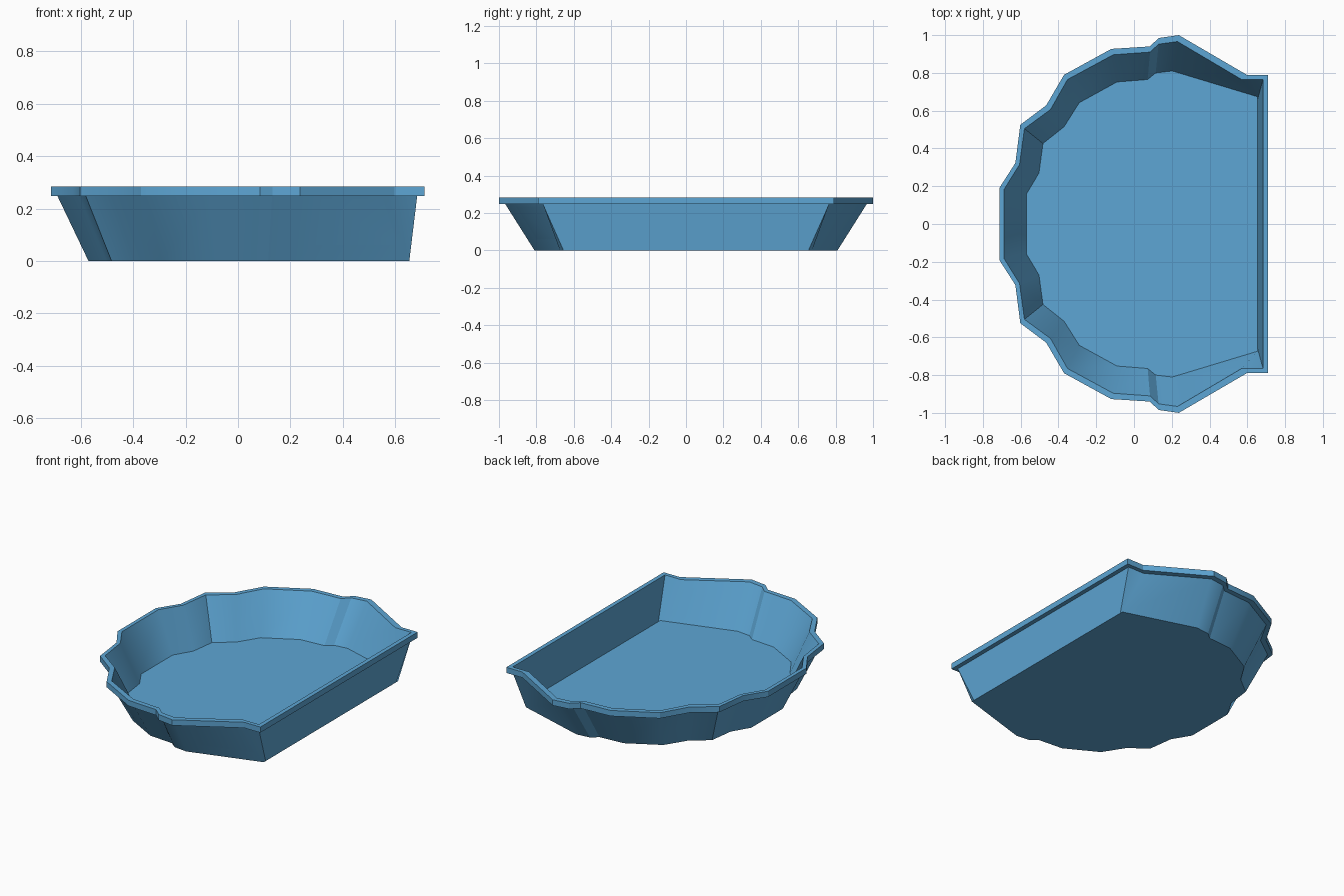
import bpy, bmesh, math

if "Cube" in bpy.data.objects:
    bpy.data.objects.remove(bpy.data.objects["Cube"])

RIM_TOP, RIM_LOW, FLOOR_TOP = 0.283, 0.247, 0.036

# Half outlines (y > 0), from the straight side round to the left
outer = [(.71, .79), (.597, .79), (.237, 1.0), (.132, .985), (.083, .94), (-.12, .927),
         (-.37, .79), (-.465, .628), (-.602, .525), (-.628, .323), (-.712, .192)]
inner = [(.683, .765), (.57, .765), (.23, .966), (.13, .952), (.085, .91), (-.11, .896),
         (-.352, .765), (-.442, .606), (-.58, .505), (-.606, .315), (-.688, .183)]
floor = [(.653, .655), (.653, .674), (.203, .81), (.115, .80), (.072, .765), (-.09, .752),
         (-.29, .642), (-.37, .515), (-.482, .426), (-.503, .27), (-.57, .158)]

blue = bpy.data.materials.new("blue")
blue.diffuse_color = (0.11, 0.38, 0.66, 1)
blue.use_nodes = True
blue.node_tree.nodes["Principled BSDF"].inputs["Base Color"].default_value = blue.diffuse_color


def ring(bm, half, z):
    """Mirror a half outline across y = 0 into a closed loop of vertices."""
    pts = half + [(x, -y) for x, y in reversed(half)]
    return [bm.verts.new((x, y, z)) for x, y in pts]


def bridge(bm, a, b):
    """Join two loops with a band of quads."""
    n = len(a)
    for i in range(n):
        j = (i + 1) % n
        bm.faces.new((a[i], a[j], b[j], b[i]))


# Dish: underside, outer wall, overhanging rim, inner wall, raised inside floor
bm = bmesh.new()
loops = [ring(bm, floor, 0), ring(bm, inner, RIM_LOW), ring(bm, outer, RIM_LOW),
         ring(bm, outer, RIM_TOP), ring(bm, inner, RIM_TOP), ring(bm, floor, FLOOR_TOP)]
for a, b in zip(loops[:-1], loops[1:]):
    bridge(bm, a, b)
bm.faces.new(loops[0])
bm.faces.new(loops[-1])
bmesh.ops.recalc_face_normals(bm, faces=bm.faces)

mesh = bpy.data.meshes.new("scalloped_dish")
bm.to_mesh(mesh)
bm.free()
mesh.materials.append(blue)
dish = bpy.data.objects.new("scalloped_dish", mesh)
bpy.context.collection.objects.link(dish)
dish.select_set(True)
bpy.context.view_layer.objects.active = dish
bpy.ops.object.shade_smooth_by_angle(angle=math.radians(30))
